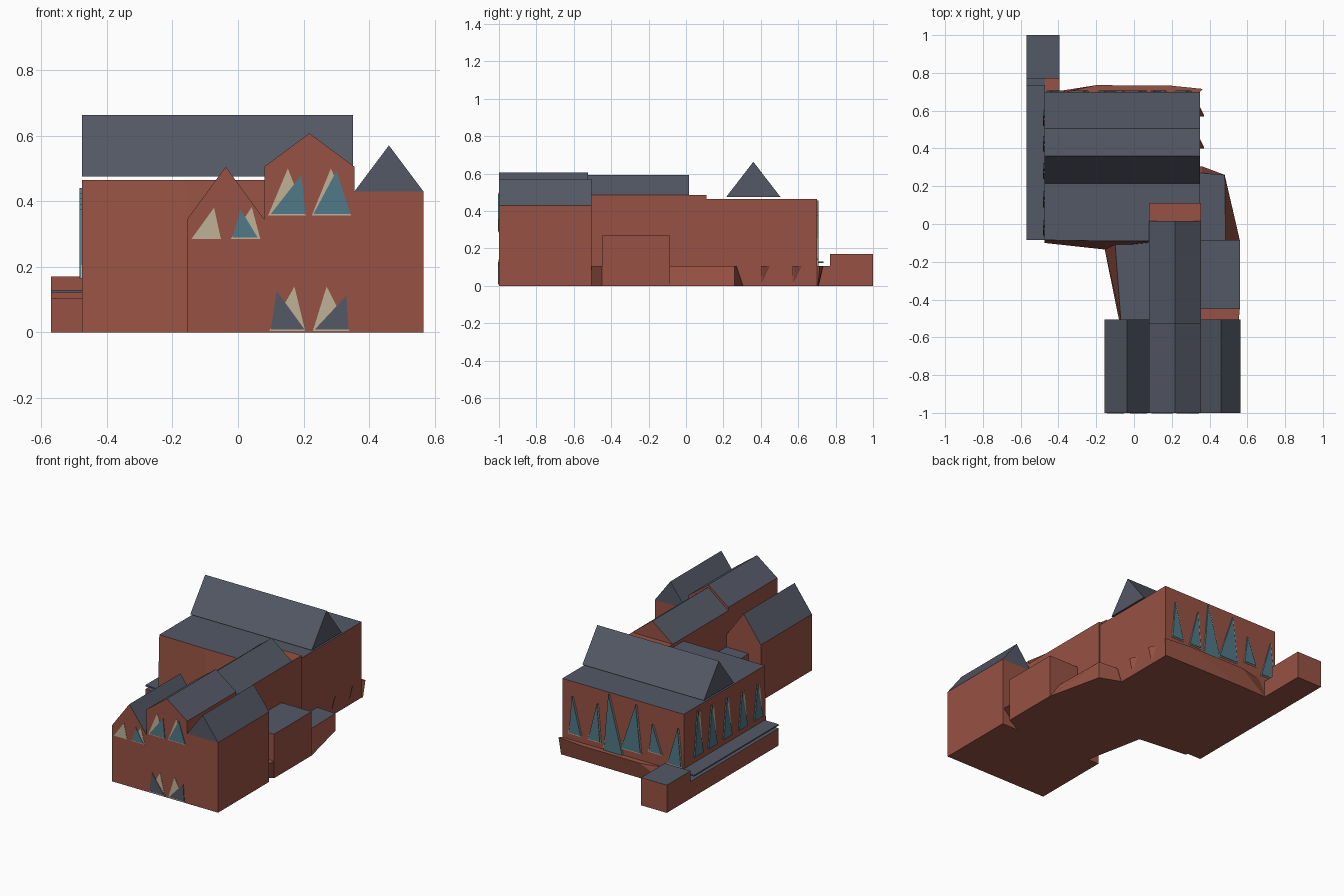
import bpy, bmesh
from mathutils import Vector


def material(name, rgb):
    m = bpy.data.materials.new(name)
    m.diffuse_color = (*rgb, 1)
    return m


BRICK = material("red_brick", (0.31, 0.085, 0.056))
SLATE = material("grey_slate", (0.088, 0.098, 0.13))
GLASS = material("teal_glass", (0.08, 0.19, 0.25))
STONE = material("cream_stone", (0.52, 0.45, 0.31))


def finish(name, bm, mats, roof_rule=False):
    bmesh.ops.recalc_face_normals(bm, faces=bm.faces)
    if roof_rule:  # upward faces are slate
        for f in bm.faces:
            f.normal_update()
            f.material_index = 1 if f.normal.z > 0.4 else 0
    me = bpy.data.meshes.new(name)
    bm.to_mesh(me)
    bm.free()
    for m in mats:
        me.materials.append(m)
    ob = bpy.data.objects.new(name, me)
    bpy.context.collection.objects.link(ob)
    return ob


def loft(name, lower, upper, mats=(BRICK, SLATE)):
    """Solid between two matching rings of points."""
    bm = bmesh.new()
    a = [bm.verts.new(p) for p in lower]
    b = [bm.verts.new(p) for p in upper]
    n = len(a)
    bm.faces.new(a)
    bm.faces.new(b)
    for i in range(n):
        j = (i + 1) % n
        bm.faces.new((a[i], a[j], b[j], b[i]))
    return finish(name, bm, mats, len(mats) == 2)


def block(name, base, h, top=None, mats=(BRICK, SLATE), z0=0.0):
    top = top or base
    return loft(name, [(x, y, z0) for x, y in base], [(x, y, h) for x, y in top], mats)


def rect(x0, x1, y0, y1):
    return [(x0, y0), (x1, y0), (x1, y1), (x0, y1)]


def gable(name, x0, x1, y0, y1, eave, ridge, z0=0.0, mats=(BRICK, SLATE)):
    """House block with its ridge along y."""
    xm = (x0 + x1) / 2
    prof = [(x0, z0), (x1, z0), (x1, eave), (xm, ridge), (x0, eave)]
    if z0 == eave:
        prof = [(x0, z0), (x1, z0), (xm, ridge)]
    return loft(name, [(x, y0, z) for x, z in prof], [(x, y1, z) for x, z in prof], mats)


def pane(name, pts, normal, mat):
    """Thin plate standing out along normal."""
    off = Vector(normal)
    return loft(name, pts, [Vector(p) + off for p in pts], (mat,))


# Main hall: flat roof, front wall spreading at the foot
block("main_hall",
      [(-0.475, -0.10), (-0.155, -0.135), (0.08, -0.11), (0.35, -0.085), (0.35, 0.70), (-0.475, 0.70)],
      0.465,
      [(-0.475, -0.085), (-0.155, -0.09), (0.08, -0.09), (0.35, -0.085), (0.35, 0.70), (-0.475, 0.70)])

# Raised ridge roof on the hall, ridge along x
loft("hall_ridge_roof",
     [(-0.475, y, z) for y, z in ((0.215, 0.475), (0.505, 0.475), (0.36, 0.663))],
     [(0.35, y, z) for y, z in ((0.215, 0.475), (0.505, 0.475), (0.36, 0.663))], (SLATE,))

# Low plinth along the back and right of the hall
block("back_plinth", [(-0.40, 0.69), (0.34, 0.69), (0.355, 0.705), (-0.2, 0.71), (-0.39, 0.705)], 0.105,
      [(-0.40, 0.69), (0.34, 0.69), (0.365, 0.715), (0.19, 0.733), (-0.20, 0.735)], (BRICK,))

# Left lean-to with thin slate roof, and corner block
block("left_lean_to", rect(-0.57, -0.47, -0.085, 0.775), 0.105)
loft("lean_to_roof",
     [(-0.57, -0.085, 0.122), (-0.475, -0.085, 0.122), (-0.475, 0.735, 0.122), (-0.57, 0.735, 0.122)],
     [(-0.57, -0.085, 0.13), (-0.475, -0.085, 0.13), (-0.475, 0.735, 0.13), (-0.57, 0.735, 0.13)], (SLATE,))
block("corner_link", rect(-0.475, -0.395, 0.69, 0.775), 0.105, mats=(BRICK,))
block("corner_block", rect(-0.57, -0.395, 0.77, 1.0), 0.17)

# Three front gabled blocks
gable("left_gable", -0.155, 0.08, -1.0, -0.505, 0.345, 0.505)
gable("middle_gable", 0.08, 0.355, -1.0, -0.525, 0.505, 0.607)
block("right_block", rect(0.355, 0.565, -1.0, -0.505), 0.43)
gable("right_gable_roof", 0.355, 0.565, -1.0, -0.505, 0.43, 0.57, z0=0.43, mats=(SLATE,))

# Link range between the middle gable and the hall
gable("link_range", 0.08, 0.355, -0.525, 0.015, 0.485, 0.592)
block("link_end", rect(0.08, 0.355, 0.015, 0.11), 0.485, mats=(BRICK,))

# Flat-roofed infill left of the link
block("left_infill", [(-0.155, -0.135), (-0.08, -0.505), (0.08, -0.505), (0.08, -0.08)], 0.27,
      [(-0.10, -0.10), (-0.07, -0.505), (0.08, -0.505), (0.08, -0.08)])

# Flat-roofed rooms on the right side
block("right_room", rect(0.35, 0.56, -0.45, -0.085), 0.27)
block("right_room_foot", [(0.35, -0.505), (0.45, -0.505), (0.56, -0.45), (0.35, -0.45)], 0.105,
      [(0.35, -0.505), (0.555, -0.505), (0.56, -0.45), (0.35, -0.45)], (BRICK,))
block("right_low_room", [(0.34, -0.085), (0.56, -0.085), (0.48, 0.26), (0.36, 0.305), (0.34, 0.305)], 0.105,
      [(0.34, -0.085), (0.485, -0.085), (0.48, 0.26), (0.36, 0.27), (0.34, 0.27)])
for i, y in enumerate((0.40, 0.57)):
    pane(f"side_buttress_{i}", [(0.345, y, 0.0), (0.345, y + 0.05, 0.105), (0.37, y, 0.105)],
         (0, 0.008, 0), BRICK)

# Front windows and doors: overlapping triangles (x0, x1, base, apex x, apex z)
FRONT = [
    (STONE, -0.142, -0.052, 0.285, -0.073, 0.38),
    (STONE, -0.022, 0.068, 0.285, 0.042, 0.382), (GLASS, -0.017, 0.06, 0.289, 0.008, 0.375),
    (STONE, 0.092, 0.207, 0.357, 0.152, 0.50), (GLASS, 0.10, 0.206, 0.361, 0.193, 0.48),
    (STONE, 0.225, 0.345, 0.357, 0.283, 0.50), (GLASS, 0.23, 0.343, 0.361, 0.30, 0.492),
    (STONE, 0.095, 0.205, 0.004, 0.172, 0.14), (SLATE, 0.10, 0.203, 0.009, 0.118, 0.126),
    (STONE, 0.228, 0.34, 0.004, 0.27, 0.14), (SLATE, 0.234, 0.337, 0.009, 0.33, 0.112),
]
for i, (m, x0, x1, z0, xa, za) in enumerate(FRONT):
    d = 0.002 if m == STONE else 0.004
    pane(f"front_window_{i}", [(x0, -1.0, z0), (x1, -1.0, z0), (xa, -1.0, za)], (0, -d, 0), m)

# Back windows: (x centre, half width, base, top)
BACK = [(0.26, 0.04, 0.147, 0.377), (0.13, 0.04, 0.145, 0.377), (0.0, 0.065, 0.095, 0.455),
        (-0.12, 0.065, 0.15, 0.44), (-0.285, 0.042, 0.18, 0.35), (-0.415, 0.045, 0.14, 0.37)]
for i, (x, w, z0, z1) in enumerate(BACK):
    lean = 0.5 * w if i % 2 else -0.5 * w
    for part, m, g, d in (("frame", STONE, 0.006, 0.004), ("pane", GLASS, 0.0, 0.008)):
        pane(f"back_window_{part}_{i}",
             [(x - w - g, 0.70, z0 - g), (x + w + g, 0.70, z0 - g), (x - lean - g, 0.70, z1)],
             (0, d, 0), m)

# Left windows on the hall
for i, y in enumerate((0.56, 0.425, 0.28, 0.13, -0.02)):
    z1 = 0.44 - 0.016 * i
    for part, m, s, d in (("frame", STONE, 1, 0.004), ("pane", GLASS, -1, 0.008)):
        pane(f"left_window_{part}_{i}",
             [(-0.475, y - 0.042, 0.165), (-0.475, y + 0.042, 0.165), (-0.475, y - s * 0.012, z1)],
             (-d, 0, 0), m)
